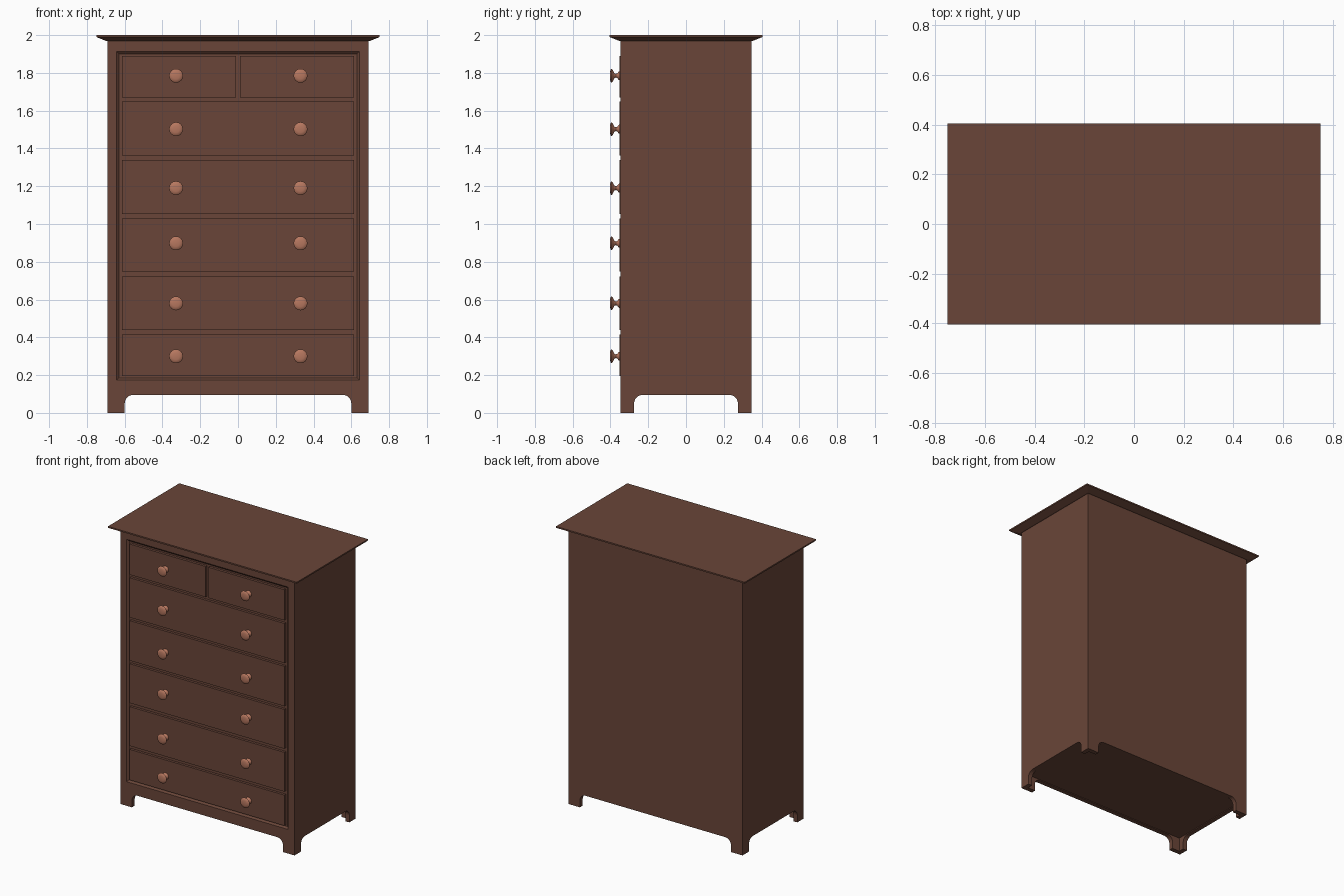
import bpy, bmesh, math
from mathutils import Vector

if "Cube" in bpy.data.objects:
    bpy.data.objects.remove(bpy.data.objects["Cube"])


def material(name, rgb):
    m = bpy.data.materials.new(name)
    m.diffuse_color = (*rgb, 1.0)
    m.use_nodes = True
    m.node_tree.nodes["Principled BSDF"].inputs["Base Color"].default_value = m.diffuse_color
    return m


WOOD = material("dark brown wood", (0.142, 0.060, 0.040))
KNOB = material("light copper wood", (0.47, 0.185, 0.115))


def make(name, bm, mat):
    bmesh.ops.recalc_face_normals(bm, faces=bm.faces)
    me = bpy.data.meshes.new(name)
    bm.to_mesh(me)
    bm.free()
    me.materials.append(mat)
    ob = bpy.data.objects.new(name, me)
    bpy.context.collection.objects.link(ob)
    return ob


def loft(name, rings, mat=WOOD):
    """Closed solid through rings of equal point count."""
    bm = bmesh.new()
    vs = [[bm.verts.new(p) for p in r] for r in rings]
    n = len(vs[0])
    for a, b in zip(vs, vs[1:]):
        for i in range(n):
            bm.faces.new((a[i], a[(i + 1) % n], b[(i + 1) % n], b[i]))
    bm.faces.new(vs[0])
    bm.faces.new(vs[-1])
    return make(name, bm, mat)


def rect_xy(hx, hy, z):
    return [(-hx, -hy, z), (hx, -hy, z), (hx, hy, z), (-hx, hy, z)]


def rect_xz(x0, x1, z0, z1, y):
    return [(x0, y, z0), (x1, y, z0), (x1, y, z1), (x0, y, z1)]


def arch(half, top, r):
    """Opening between two feet, with rounded upper corners."""
    pts = [(-half, -0.1), (half, -0.1)]
    for side, start in ((1, 0), (-1, 90)):
        for k in range(7):
            a = math.radians(start + 15 * k)
            pts.append((side * (half - r) + r * math.cos(a), top - r + r * math.sin(a)))
    return pts


def cut(ob, cutter):
    cutter.hide_render = True
    mod = ob.modifiers.new("cut", 'BOOLEAN')
    mod.operation = 'DIFFERENCE'
    mod.solver = 'EXACT'
    mod.object = cutter
    bpy.context.view_layer.update()
    dg = bpy.context.evaluated_depsgraph_get()
    me = bpy.data.meshes.new_from_object(ob.evaluated_get(dg))
    ob.modifiers.clear()
    ob.data = me
    bpy.data.objects.remove(cutter)


HX, HY = 0.692, 0.347

# Case with arched feet, hollow underside and recessed front
case = loft("case", [rect_xy(HX, HY, 0), rect_xy(HX, HY, 1.972)])
front_arch = arch(0.60, 0.095, 0.045)
side_arch = arch(0.275, 0.095, 0.045)
cut(case, loft("front_arch_cutter", [[(u, y, v) for u, v in front_arch] for y in (-0.6, 0.6)]))
cut(case, loft("side_arch_cutter", [[(x, u, v) for u, v in side_arch] for x in (-1, 1)]))
cut(case, loft("underside_cutter", [rect_xy(HX - 0.032, HY - 0.032, -0.1),
                                    rect_xy(HX - 0.032, HY - 0.032, 0.1)]))


def recess(inset, y):
    return rect_xz(-0.642 + inset, 0.642 - inset, 0.173 + inset, 1.914 - inset, y)


cut(case, loft("recess_cutter", [recess(0, -0.40), recess(0, -HY), recess(0.013, -0.335)]))

# Overhanging top with sloped underside
loft("top_board", [rect_xy(0.70, 0.355, 1.97), rect_xy(0.75, 0.405, 1.99),
                   rect_xy(0.75, 0.405, 2.0)])


# Turned knob
def knob(x, z):
    prof = [(0.025, -0.350), (0.022, -0.357), (0.013, -0.363), (0.010, -0.371),
            (0.014, -0.380), (0.030, -0.388), (0.037, -0.394), (0.033, -0.399),
            (0.018, -0.403)]
    n = 16
    rings = [[(x + r * math.cos(2 * math.pi * i / n), y, z + r * math.sin(2 * math.pi * i / n))
              for i in range(n)] for r, y in prof]
    ob = loft("knob", rings, KNOB)
    bpy.context.view_layer.objects.active = ob
    ob.select_set(True)
    bpy.ops.object.shade_smooth_by_angle(angle=math.radians(40))
    ob.select_set(False)


# Drawers: bottom, top, knob height
rows = [(0.195, 0.415, 0.30), (0.44, 0.722, 0.58), (0.748, 1.03, 0.898),
        (1.053, 1.34, 1.19), (1.363, 1.648, 1.502), (1.67, 1.89, 1.785)]
for i, (z0, z1, zk) in enumerate(rows):
    spans = [(-0.615, -0.011), (0.011, 0.615)] if i == 5 else [(-0.615, 0.615)]
    for x0, x1 in spans:
        loft("drawer_front", [rect_xz(x0, x1, z0, z1, -0.33), rect_xz(x0, x1, z0, z1, -0.353)])
    for x in (-0.328, 0.331):
        knob(x, zk)
